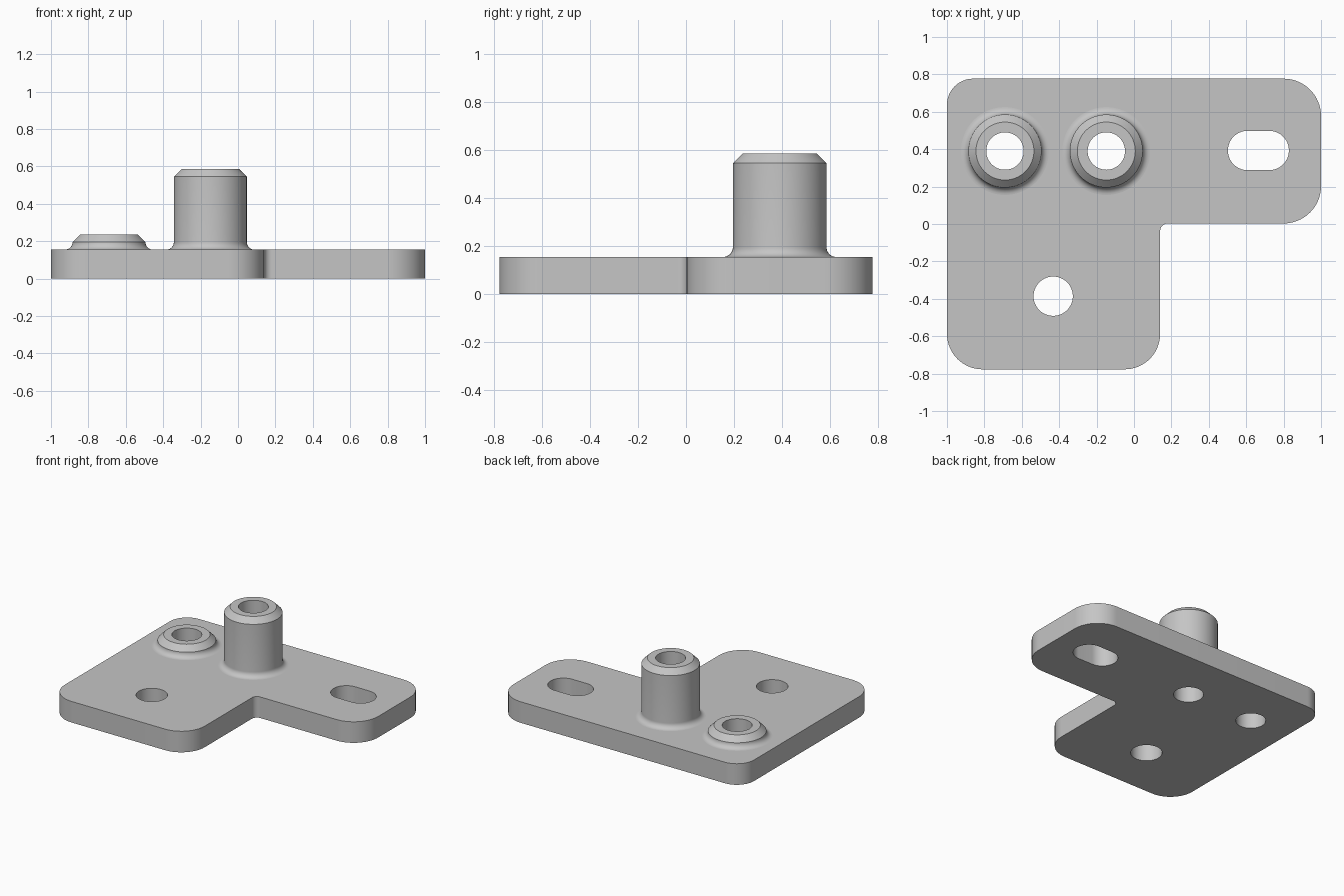
import bpy
import bmesh
from math import sin, cos, pi, tau
from mathutils import Vector

if "Cube" in bpy.data.objects:
    bpy.data.objects.remove(bpy.data.objects["Cube"], do_unlink=True)

THICK = 0.155      # plate thickness
BORE = 0.1         # bore radius of both bosses
BOSS_R = 0.195     # outer radius of both bosses
EDGE = 0.04        # boss chamfer and base fillet
BOSSES = {"low_boss": (-0.69, 0.39, 0.235), "tall_boss": (-0.148, 0.39, 0.585)}

grey = bpy.data.materials.new("plain_grey")
grey.use_nodes = True
grey.diffuse_color = (0.56, 0.56, 0.56, 1)
grey.node_tree.nodes["Principled BSDF"].inputs["Base Color"].default_value = grey.diffuse_color


def rounded(corners, steps=16):
    """Outline of a right-angled polygon given as (x, y, corner radius)."""
    points = []
    for i, (x, y, r) in enumerate(corners):
        p = Vector((x, y))
        u = (Vector(corners[i - 1][:2]) - p).normalized()
        v = (Vector(corners[(i + 1) % len(corners)][:2]) - p).normalized()
        centre = p + (u + v) * r
        for s in range(steps + 1):
            t = s / steps * pi / 2
            q = centre - r * (v * cos(t) + u * sin(t))
            if not points or ((q - points[-1]).length > 1e-4 and (q - points[0]).length > 1e-4):
                points.append(q)
    return points


def hole(x, y, r, half_length=0):
    """Round hole, or a slot along x when half_length is given."""
    w = half_length or r
    return rounded([(x - w, y - r, r), (x + w, y - r, r), (x + w, y + r, r), (x - w, y + r, r)])


def finish(obj):
    """Weld, orient, colour and shade a mesh object."""
    bm = bmesh.new()
    bm.from_mesh(obj.data)
    bmesh.ops.remove_doubles(bm, verts=bm.verts, dist=1e-4)
    bmesh.ops.recalc_face_normals(bm, faces=bm.faces)
    bm.to_mesh(obj.data)
    bm.free()
    obj.data.materials.clear()
    obj.data.materials.append(grey)
    select(obj)
    bpy.ops.object.shade_smooth_by_angle()


def select(obj):
    bpy.ops.object.select_all(action="DESELECT")
    obj.select_set(True)
    bpy.context.view_layer.objects.active = obj


# L-shaped plate with round holes and a slot
outline = rounded([(-1, -0.777, 0.19), (0.14, -0.777, 0.19), (0.14, 0.003, 0.04),
                   (1, 0.003, 0.2), (1, 0.777, 0.2), (-1, 0.777, 0.14)])
loops = [outline, hole(-0.432, -0.386, 0.105), hole(0.665, 0.393, 0.105, 0.163)]
loops += [hole(x, y, BORE) for x, y, top in BOSSES.values()]

curve = bpy.data.curves.new("plate", "CURVE")
curve.dimensions = "2D"
curve.fill_mode = "BOTH"
curve.extrude = THICK / 2
for loop in loops:
    spline = curve.splines.new("POLY")
    spline.points.add(len(loop) - 1)
    for point, q in zip(spline.points, loop):
        point.co = (q.x, q.y, 0, 1)
    spline.use_cyclic_u = True
plate = bpy.data.objects.new("plate", curve)
plate.location.z = THICK / 2
bpy.context.collection.objects.link(plate)
select(plate)
bpy.ops.object.convert(target="MESH")
finish(bpy.context.view_layer.objects.active)

# Bored bosses with a chamfered rim and a filleted base
for name, (x, y, top) in BOSSES.items():
    profile = [(BORE, THICK), (BORE, top), (BOSS_R - EDGE, top), (BOSS_R, top - EDGE)]
    for s in range(9):
        t = s / 8 * pi / 2
        profile.append((BOSS_R + EDGE * (1 - cos(t)), THICK + EDGE * (1 - sin(t))))
    bm = bmesh.new()
    verts = [bm.verts.new((r, 0, z)) for r, z in profile]
    edges = [bm.edges.new((verts[i - 1], verts[i])) for i in range(len(verts))
             if (verts[i - 1].co - verts[i].co).length > 1e-4]
    bmesh.ops.spin(bm, geom=verts + edges, cent=(0, 0, 0), axis=(0, 0, 1),
                   angle=tau, steps=64)
    mesh = bpy.data.meshes.new(name)
    bm.to_mesh(mesh)
    bm.free()
    boss = bpy.data.objects.new(name, mesh)
    boss.location = (x, y, 0)
    bpy.context.collection.objects.link(boss)
    finish(boss)
